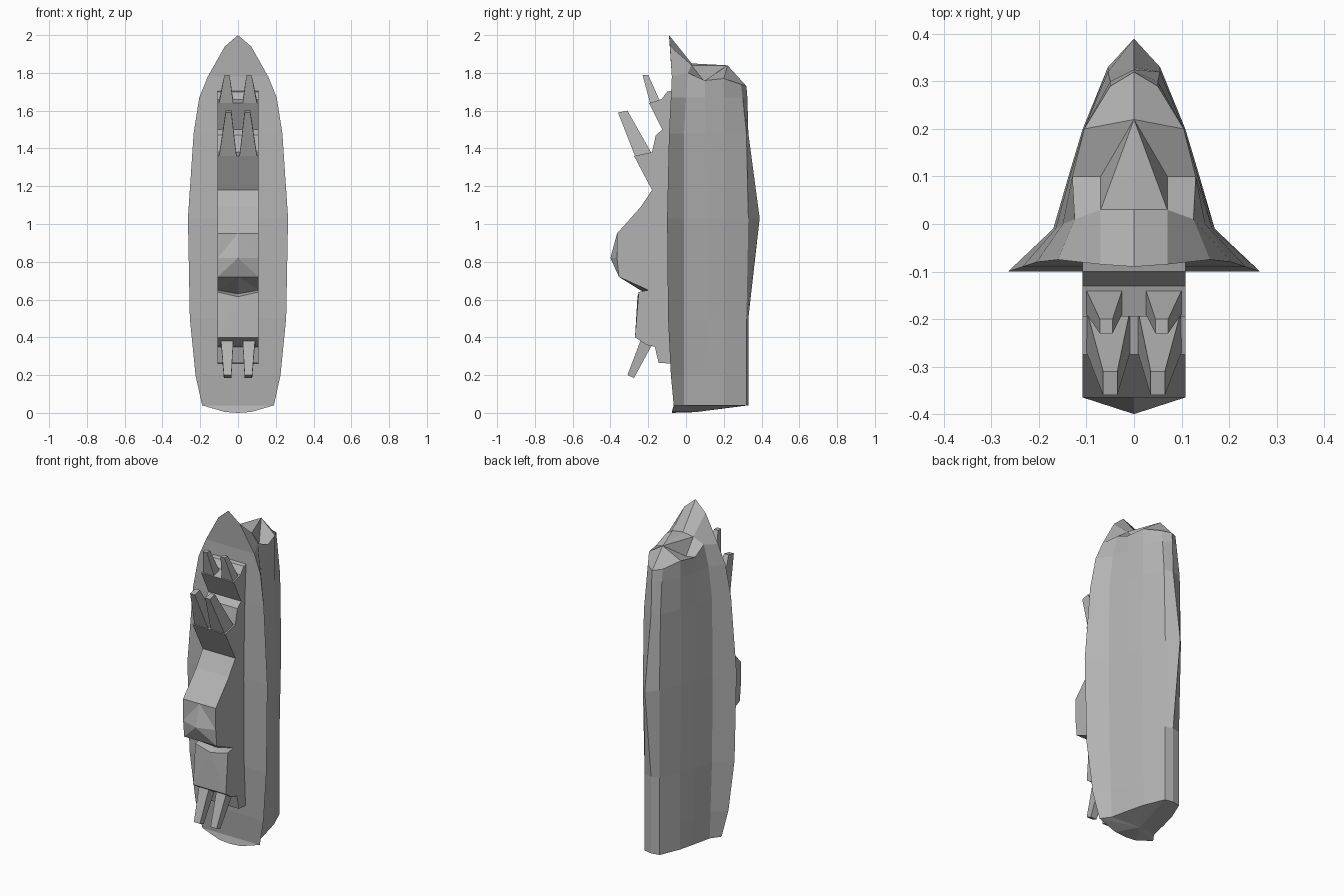
import bpy, bmesh

cube = bpy.data.objects.get("Cube")
if cube:
    bpy.data.objects.remove(cube, do_unlink=True)

grey = bpy.data.materials.new("ship grey")
grey.use_nodes = True
COLOUR = (0.45, 0.45, 0.45, 1)
grey.diffuse_color = COLOUR
grey.node_tree.nodes["Principled BSDF"].inputs["Base Color"].default_value = COLOUR


def make_part(name, faces):
    """Mesh object from faces given as lists of points, welded and flat shaded."""
    bm = bmesh.new()
    for face in faces:
        bm.faces.new([bm.verts.new(p) for p in face])
    bmesh.ops.remove_doubles(bm, verts=bm.verts, dist=0.0005)
    bmesh.ops.recalc_face_normals(bm, faces=bm.faces)
    mesh = bpy.data.meshes.new(name)
    bm.to_mesh(mesh)
    bm.free()
    mesh.materials.append(grey)
    obj = bpy.data.objects.new(name, mesh)
    bpy.context.collection.objects.link(obj)
    return obj


def mirrored(faces):
    return faces + [[(-x, y, z) for x, y, z in reversed(f)] for f in faces]


# Hull: half sections from deck edge round to keel, stern at the bottom
def section(z, edge, flare, bilge, side, low, keel):
    return [(x, y, z) for x, y in (edge, flare, bilge, side, low, (0, keel))]


rings = [
    section(0.04, (.19, -.065), (.15, -.01), (.125, .1), (.1, .2), (.05, .32), .33),
    section(0.2, (.225, -.08), (.155, -.01), (.125, .1), (.1, .2), (.05, .32), .33),
    section(0.5, (.255, -.095), (.165, -.01), (.13, .11), (.1, .2), (.05, .32), .33),
    section(1.03, (.265, -.1), (.17, -.01), (.135, .11), (.108, .2), (.055, .33), .39),
    section(1.48, (.235, -.09), (.165, -.01), (.135, .1), (.105, .2), (.055, .32), .33),
    section(1.67, (.205, -.08), (.15, 0), (.13, .1), (.105, .2), (.05, .3), .325),
    [(.16, -.075, 1.78), (.125, .01, 1.8), (.13, .1, 1.76),
     (.105, .2, 1.77), (.05, .29, 1.74), (0, .32, 1.73)],
]
hull = []
for lower, upper in zip(rings, rings[1:]):
    for i in range(5):
        hull.append([lower[i], lower[i + 1], upper[i + 1], upper[i]])

# Deck
mids = [(0, r[0][1], r[0][2]) for r in rings]
for i in range(len(rings) - 1):
    hull.append([mids[i], rings[i][0], rings[i + 1][0], mids[i + 1]])

# Stern
stern_mid, stern_side, stern_keel = (0, -.075, 0), (.07, -.075, .005), (0, .05, .004)
hull += [[mids[0], stern_mid, stern_side, rings[0][0]],
         [stern_mid, stern_side, stern_keel],
         [stern_side, rings[0][0], stern_keel]]
for a, b in zip(rings[0], rings[0][1:]):
    hull.append([stern_keel, a, b])

# Bow prow and the notched forefoot behind it
edge, flare, bilge, side, low, keel = rings[-1]
shoulder, tip = (.07, -.085, 1.94), (0, -.09, 2)
stem, cheek = (0, .03, 1.85), (.07, .03, 1.84)
notch, ram = (.07, .1, 1.75), (0, .22, 1.84)
hull += [[mids[-1], edge, shoulder, tip],
         [edge, shoulder, cheek, flare],
         [shoulder, tip, stem, cheek],
         [flare, cheek, notch, bilge],
         [cheek, stem, ram], [cheek, ram, notch],
         [bilge, notch, ram, side],
         [side, ram, keel, low]]
make_part("hull", mirrored(hull))

# Superstructure: side profile (y, z) with a ridged centre line
profile = [(-.06, .26), (-.145, .265), (-.165, .35), (-.21, .36), (-.27, .4),
           (-.25, .64), (-.2, .65), (-.355, .72), (-.365, .82), (-.365, .95),
           (-.24, 1.09), (-.18, 1.18), (-.275, 1.36), (-.18, 1.38), (-.16, 1.47),
           (-.125, 1.5), (-.195, 1.64), (-.13, 1.66), (-.1, 1.7), (-.06, 1.71)]
ridge = list(profile)
ridge[5:7] = [(-.257, .615), (-.21, .63)]
ridge[8] = (-.4, .82)
WIDTH = 0.108
tower = []
for i in range(len(profile) - 1):
    (a, b), (c, d) = profile[i:i + 2], ridge[i:i + 2]
    tower.append([(WIDTH, *a), (WIDTH, *b), (0, *d)])
    tower.append([(WIDTH, *a), (0, *d), (0, *c)])
tower.append([(WIDTH, *p) for p in profile])
tower.append([(0, *profile[0]), (WIDTH, *profile[0]),
              (WIDTH, *profile[-1]), (0, *profile[-1])])
make_part("superstructure", mirrored(tower))


# Gun barrels: tapered four-sided, outer and inner (y, z) at base and muzzle
def barrel_pair(name, base, muzzle, base_x, muzzle_x):
    def ring(ends, xs):
        (o, i), (x0, x1) = ends, xs
        return [(x0, *o), (x1, *o), (x1, *i), (x0, *i)]
    b, m = ring(base, base_x), ring(muzzle, muzzle_x)
    faces = [b, m] + [[b[k], b[(k + 1) % 4], m[(k + 1) % 4], m[k]] for k in range(4)]
    for label, s in (("left", 1), ("right", -1)):
        make_part(f"{name}_{label}", [[(s * x, y, z) for x, y, z in f] for f in faces])


barrel_pair("main_gun", ((-.27, 1.36), (-.18, 1.37)), ((-.36, 1.59), (-.31, 1.6)),
            (.008, .1), (.035, .065))
barrel_pair("fore_gun", ((-.19, 1.64), (-.14, 1.655)), ((-.23, 1.79), (-.2, 1.79)),
            (.025, .1), (.045, .072))
barrel_pair("aft_gun", ((-.24, .385), (-.18, .36)), ((-.31, .2), (-.275, .185)),
            (.025, .09), (.035, .075))
